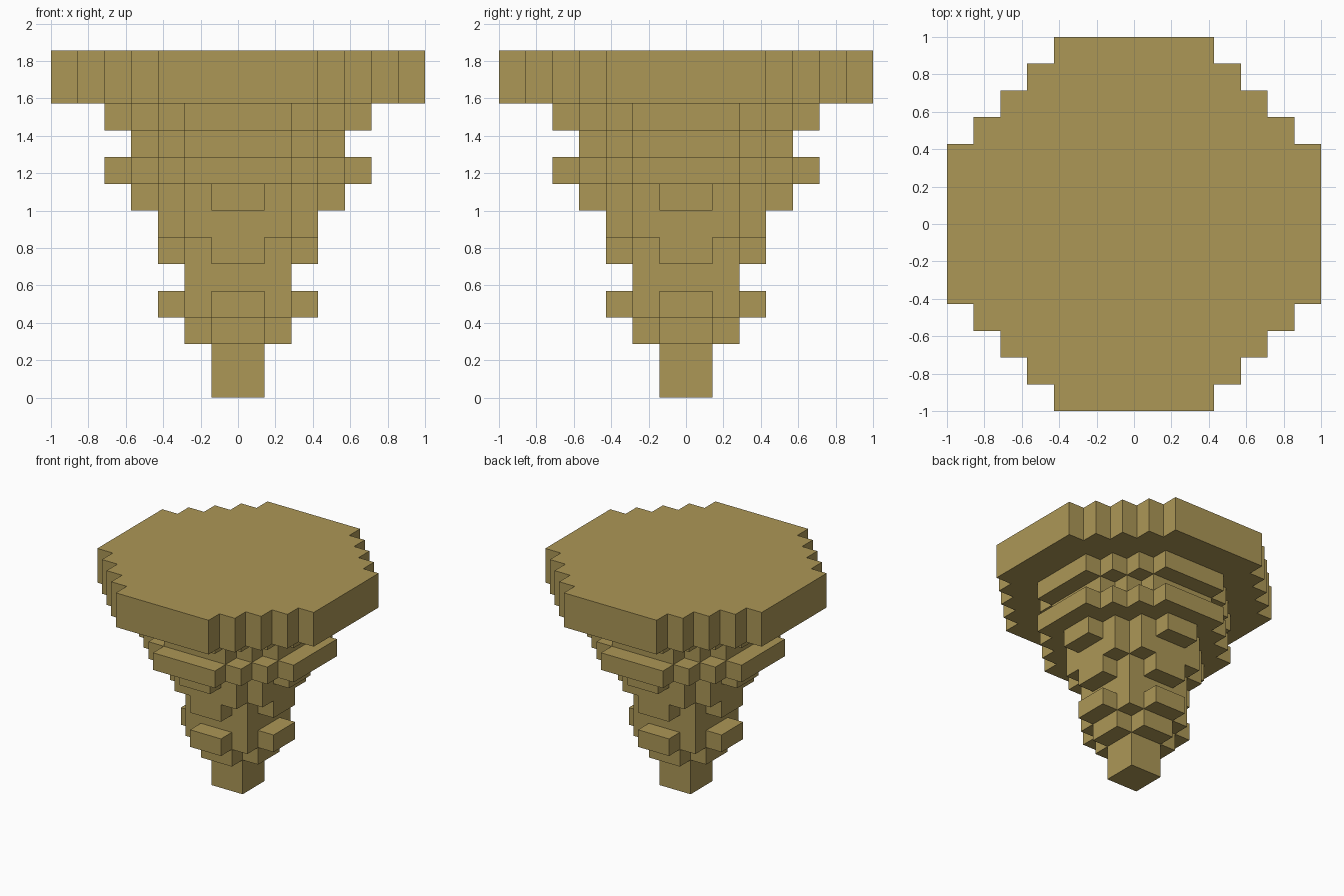
import bpy
import bmesh

cube = bpy.data.objects.get("Cube")
if cube:
    bpy.data.objects.remove(cube, do_unlink=True)

UNIT = 1 / 7  # edge length of one block

sand = bpy.data.materials.new("sandy_stone")
sand.use_nodes = True
SAND_COLOUR = (0.415, 0.31, 0.094, 1)
sand.diffuse_color = SAND_COLOUR
sand.node_tree.nodes["Principled BSDF"].inputs["Base Color"].default_value = SAND_COLOUR


def stepped_outline(reach, half_side):
    """Four flat sides joined by one-block stair steps, counter-clockwise."""
    quarter = [(reach, half_side)]
    x, y = reach, half_side
    while x > half_side:
        x -= 1
        quarter.append((x, y))
        y += 1
        quarter.append((x, y))
    outline = []
    for _ in range(4):
        outline += quarter
        quarter = [(-qy, qx) for qx, qy in quarter]
    return outline


def add_tier(name, bottom, height, reach, half_side):
    """Extrude a stepped outline upward into a solid tier."""
    bm = bmesh.new()
    verts = [bm.verts.new((x * UNIT, y * UNIT, bottom * UNIT))
             for x, y in stepped_outline(reach, half_side)]
    base = bm.faces.new(verts)
    result = bmesh.ops.extrude_face_region(bm, geom=[base], use_keep_orig=True)
    top = [v for v in result["geom"] if isinstance(v, bmesh.types.BMVert)]
    bmesh.ops.translate(bm, verts=top, vec=(0, 0, height * UNIT))
    bmesh.ops.recalc_face_normals(bm, faces=bm.faces)
    mesh = bpy.data.meshes.new(name)
    bm.to_mesh(mesh)
    bm.free()
    mesh.materials.append(sand)
    obj = bpy.data.objects.new(name, mesh)
    bpy.context.collection.objects.link(obj)


# Tiers from the bottom up: name, height, reach, half length of the flat side
TIERS = [
    ("bottom_stem", 2, 1, 1),
    ("stem_collar", 1, 2, 1),
    ("lower_ledge", 1, 3, 1),
    ("square_neck", 1, 2, 2),
    ("neck_brackets", 1, 3, 1),
    ("middle_body", 1, 3, 2),
    ("body_brackets", 1, 4, 1),
    ("middle_ledge", 1, 5, 2),
    ("upper_neck", 1, 4, 2),
    ("upper_ledge", 1, 5, 2),
    ("top_platform", 2, 7, 3),
]

level = 0
for name, height, reach, half_side in TIERS:
    add_tier(name, level, height, reach, half_side)
    level += height
